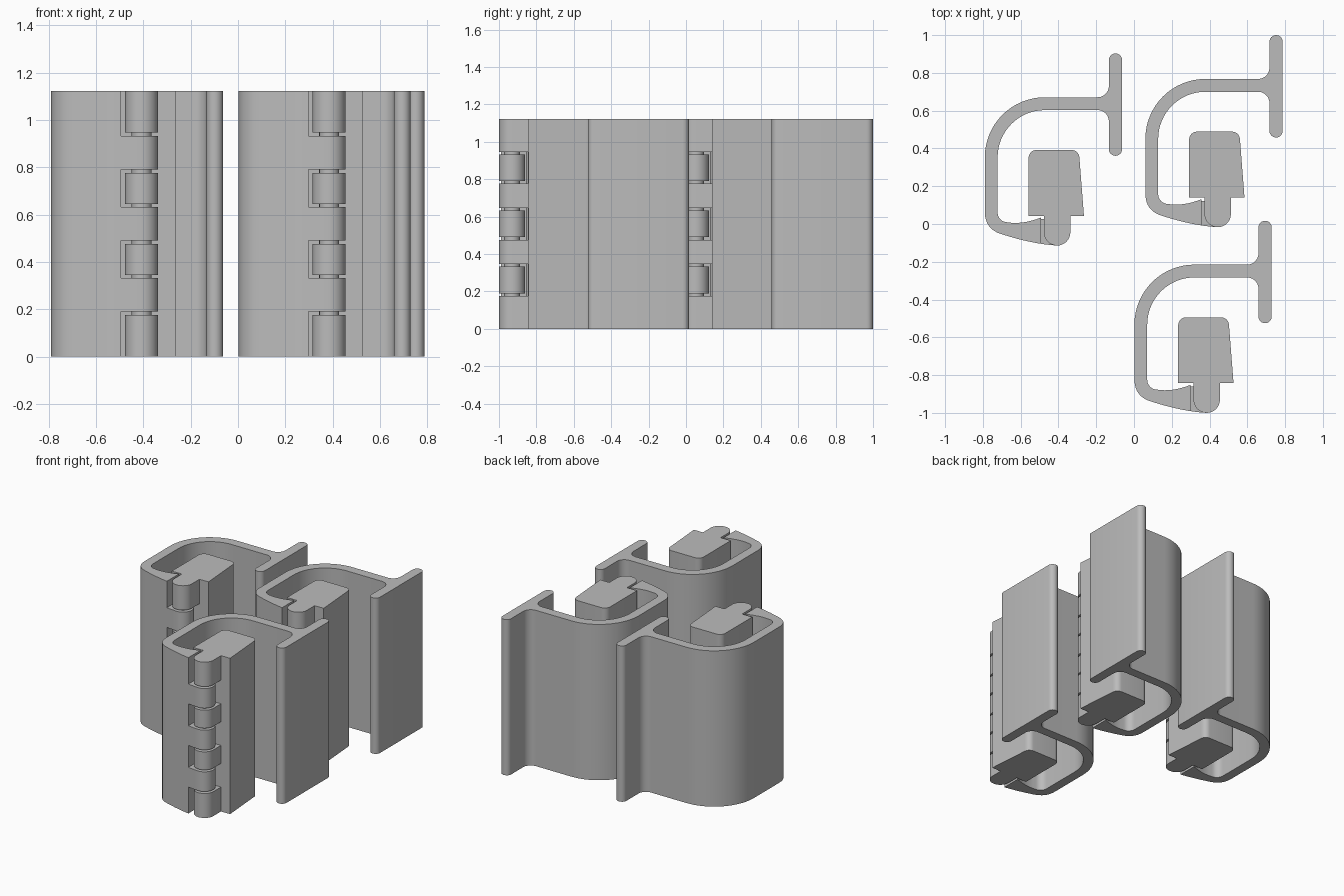
import bpy, bmesh, math

if "Cube" in bpy.data.objects:
    bpy.data.objects.remove(bpy.data.objects["Cube"])

H = 1.122                                   # height of every extrusion
PIN = (0.383, 0.07)                         # hinge axis
OFFSETS = [(-0.79, -0.114), (0.06, -0.017), (0.002, -1.0)]
CENTRES = [0.261, 0.561, 0.861]             # heights of the hook knuckles

grey = bpy.data.materials.new("plain grey")
grey.diffuse_color = (0.5, 0.5, 0.5, 1)
grey.use_nodes = True
grey.node_tree.nodes["Principled BSDF"].inputs["Base Color"].default_value = grey.diffuse_color


def arc(cx, cy, r, a0, a1, n=10):
    return [(cx + r * math.cos(math.radians(a0 + (a1 - a0) * i / n)),
             cy + r * math.sin(math.radians(a0 + (a1 - a0) * i / n))) for i in range(n + 1)]


def curve(a, b, c, n=8):
    """Quadratic curve through a and c, pulled to b."""
    return [tuple((1 - t) ** 2 * p + 2 * t * (1 - t) * q + t * t * s for p, q, s in zip(a, b, c))
            for t in (i / n for i in range(n + 1))]


def prism(name, points, z_ranges):
    """Extrude one profile over each height range, as one object."""
    bm = bmesh.new()
    for z0, z1 in z_ranges:
        clean = [p for i, p in enumerate(points) if math.dist(p, points[i - 1]) > 1e-5]
        face = bm.faces.new([bm.verts.new((x, y, z0)) for x, y in clean])
        new = bmesh.ops.extrude_face_region(bm, geom=[face])["geom"]
        top = [v for v in new if isinstance(v, bmesh.types.BMVert)]
        bmesh.ops.translate(bm, verts=top, vec=(0, 0, z1 - z0))
    bmesh.ops.recalc_face_normals(bm, faces=bm.faces)
    mesh = bpy.data.meshes.new(name)
    bm.to_mesh(mesh)
    bm.free()
    ob = bpy.data.objects.new(name, mesh)
    bpy.context.collection.objects.link(ob)
    mesh.materials.append(grey)
    return ob


def activate(ob):
    bpy.ops.object.select_all(action='DESELECT')
    ob.select_set(True)
    bpy.context.view_layer.objects.active = ob


def cut(ob, x0, x1, y0, y1, z_ranges):
    """Remove box slots from a part."""
    cutter = prism("slot_cutter", [(x0, y0), (x1, y0), (x1, y1), (x0, y1)], z_ranges)
    cutter.hide_render = True
    mod = ob.modifiers.new("slots", 'BOOLEAN')
    mod.operation, mod.solver, mod.object = 'DIFFERENCE', 'EXACT', cutter
    activate(ob)
    bpy.ops.object.modifier_apply(modifier=mod.name)
    bpy.data.objects.remove(cutter)


# Hook: curved wall, T plate and hinge knuckle in one profile
hook_profile = (
    curve((0, 0.18), (0, 0.085), (0.09, 0.06))
    + curve((0.09, 0.06), (0.25, 0.008), (PIN[0], 0))
    + arc(*PIN, 0.07, -90, 90, 16)
    + [(0.297, 0.14)]
    + curve((0.297, 0.148), (0.2, 0.11), (0.12, 0.123))
    + arc(0.12, 0.175, 0.052, 270, 180, 8)
    + arc(0.318, 0.467, 0.25, 180, 90, 16)
    + arc(0.597, 0.657, 0.06, 90, 0)
    + arc(0.692, 0.51, 0.035, 180, 360, 12)
    + arc(0.692, 0.982, 0.035, 0, 180, 12)
    + arc(0.597, 0.845, 0.06, 0, -90)
    + arc(0.318, 0.467, 0.318, 90, 180, 16))
hook = prism("hook", hook_profile, [(0, H)])
edges = [-0.1] + [c + s * 0.071 for c in CENTRES for s in (-1, 1)] + [H + 0.1]
cut(hook, 0.2965, 0.55, -0.1, 0.3, list(zip(edges[::2], edges[1::2])))

# Block: tapered body with its own rounded knuckle
block_profile = (
    arc(*PIN, 0.07, 180, 360, 16)
    + [(0.453, 0.157), (0.525, 0.157)]
    + arc(0.459, 0.464, 0.042, 0, 90, 8)
    + arc(0.274, 0.464, 0.042, 90, 180, 8)
    + [(0.232, 0.157), (0.313, 0.157)])
block = prism("block", block_profile, [(0, H)])
cut(block, 0.25, 0.5, -0.1, 0.1565, [(c - 0.085, c + 0.085) for c in CENTRES])

# Pin running through the knuckles
pin = prism("hinge_pin", arc(*PIN, 0.042, 0, 360, 24)[:-1], [(0.1, H - 0.1)])

# Smooth the curved faces, then repeat the set three times
for part in (hook, block, pin):
    activate(part)
    bpy.ops.object.shade_smooth_by_angle(angle=math.radians(30))
    for i, (x, y) in enumerate(OFFSETS):
        ob = part if i == 0 else part.copy()
        if i:
            bpy.context.collection.objects.link(ob)
        ob.location = (x, y, 0)
